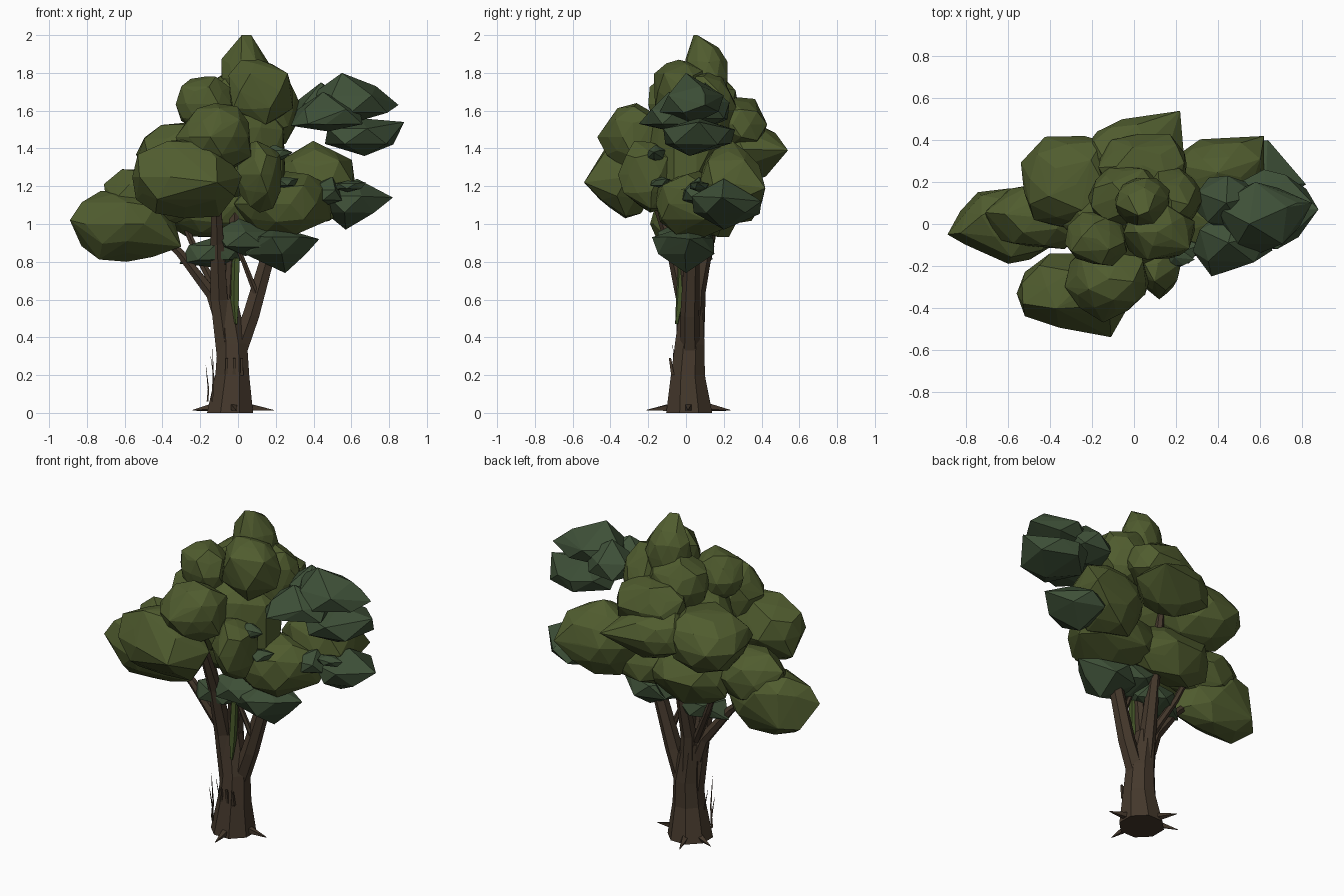
import bpy
import bmesh
import math
import random
from mathutils import Vector, Matrix

cube = bpy.data.objects.get("Cube")
if cube:
    bpy.data.objects.remove(cube, do_unlink=True)


def make_material(name, rgb):
    mat = bpy.data.materials.new(name)
    mat.use_nodes = True
    color = (*rgb, 1.0)
    mat.diffuse_color = color
    bsdf = next(n for n in mat.node_tree.nodes if n.type == "BSDF_PRINCIPLED")
    bsdf.inputs["Base Color"].default_value = color
    bsdf.inputs["Roughness"].default_value = 0.9
    return mat


olive = make_material("olive leaf", (0.08, 0.107, 0.028))
pine = make_material("dark leaf", (0.048, 0.08, 0.039))
bark = make_material("bark", (0.059, 0.04, 0.025))
moss = make_material("moss stem", (0.06, 0.095, 0.022))


def finish(name, bm, mat):
    bmesh.ops.recalc_face_normals(bm, faces=bm.faces)
    mesh = bpy.data.meshes.new(name)
    bm.to_mesh(mesh)
    bm.free()
    mesh.materials.append(mat)
    obj = bpy.data.objects.new(name, mesh)
    bpy.context.collection.objects.link(obj)
    return obj


def clump(name, center, half, peaks, mat, detail, jitter, seed):
    """Faceted hull of a jittered ball fitted to a box, plus pointed peaks."""
    rng = random.Random(seed)
    ball = bmesh.new()
    bmesh.ops.create_icosphere(ball, subdivisions=detail, radius=1)
    spin = Matrix.Rotation(rng.uniform(0, math.tau), 3, "Z")
    points = [spin @ v.co * (1 + rng.uniform(-jitter, jitter)) for v in ball.verts]
    ball.free()
    for axis in range(3):
        low = min(p[axis] for p in points)
        high = max(p[axis] for p in points)
        for p in points:
            t = 2 * (p[axis] - low) / (high - low) - 1
            p[axis] = center[axis] + half[axis] * t
    bm = bmesh.new()
    for p in points + [Vector(peak) for peak in peaks]:
        bm.verts.new(p)
    bmesh.ops.convex_hull(bm, input=list(bm.verts))
    loose = [v for v in bm.verts if not v.link_faces]
    bmesh.ops.delete(bm, geom=loose, context="VERTS")
    return finish(name, bm, mat)


def limb(name, path, mat, sides=6):
    """Tapered flat-sided tube through (x, y, z, radius) points."""
    bm = bmesh.new()
    points = [Vector(p[:3]) for p in path]
    rings = []
    for i, p in enumerate(path):
        along = points[min(i + 1, len(path) - 1)] - points[max(i - 1, 0)]
        if points[i].z == 0:
            along = Vector((0, 0, 1))
        turn = Vector((0, 0, 1)).rotation_difference(along.normalized())
        ring = []
        for k in range(sides):
            a = math.tau * (k + 0.5) / sides
            offset = turn @ Vector((math.cos(a), math.sin(a), 0))
            ring.append(bm.verts.new(points[i] + offset * p[3]))
        rings.append(ring)
    for a, b in zip(rings, rings[1:]):
        for k in range(sides):
            n = (k + 1) % sides
            bm.faces.new((a[k], a[n], b[n], b[k]))
    bm.faces.new(rings[0])
    bm.faces.new(rings[-1])
    return finish(name, bm, mat)


# Main trunk and the limbs that fork from it
limb("trunk", [(-0.042, 0.017, 0, 0.132), (-0.03, 0.01, 0.2, 0.097),
               (-0.03, 0.02, 0.36, 0.085), (-0.06, 0.03, 0.6, 0.06)], bark, 8)
limbs = {
    "front_limb": [(-0.06, 0.01, 0.3, 0.06), (-0.1, 0, 0.6, 0.052),
                   (-0.11, -0.07, 0.9, 0.04), (-0.12, -0.2, 1.25, 0.025)],
    "left_limb": [(-0.01, 0.02, 0.3, 0.055), (0.07, 0.02, 0.52, 0.05),
                  (0.15, 0.03, 0.8, 0.042), (0.28, 0.1, 1.15, 0.02)],
    "right_limb": [(-0.09, 0.02, 0.5, 0.045), (-0.14, 0.02, 0.63, 0.035),
                   (-0.31, 0, 0.85, 0.025), (-0.48, 0, 1, 0.015)],
    "back_limb": [(-0.04, 0.04, 0.35, 0.055), (-0.06, 0.06, 0.65, 0.045),
                  (-0.05, 0.12, 0.95, 0.035), (-0.04, 0.2, 1.4, 0.02)],
    "middle_limb": [(-0.05, 0.02, 0.5, 0.035), (-0.03, 0, 0.9, 0.03),
                    (0.03, 0.04, 1.6, 0.02)],
    "left_twig": [(0.1, 0, 0.62, 0.018), (0.03, -0.02, 0.8, 0.014),
                  (-0.04, -0.03, 0.95, 0.01)],
    "right_twig": [(-0.1, 0.04, 0.62, 0.025), (-0.22, 0.1, 0.85, 0.02),
                   (-0.35, 0.15, 1.15, 0.012)],
}
for name, path in limbs.items():
    limb(name, path, bark)
limb("moss_stem", [(-0.01, -0.05, 0.47, 0.008), (-0.015, -0.03, 0.6, 0.024),
                   (-0.01, -0.02, 0.82, 0.022)], moss, 5)

# Long pointed roots around the foot
foot = Vector((-0.035, 0.015, 0.042))
for i, (x, y) in enumerate([(0.19, 0.01), (-0.12, 0.235), (-0.24, 0.1), (-0.01, -0.21)]):
    tip = Vector((x, y, 0.014))
    limb(f"root_{i}", [(*foot.lerp(tip, 0.4), 0.026), (*tip, 0.002)], bark, 4)

# Thin dry blades beside the trunk
for i, (x, top) in enumerate([(-0.135, 0.36), (-0.16, 0.25), (-0.125, 0.3)]):
    y = -0.06 + 0.03 * i
    limb(f"blade_{i}", [(x, y, 0.06, 0.006), (x + 0.005, y, top / 2, 0.005),
                        (x - 0.01 * i, y - 0.01, top, 0.001)], bark, 3)
# Small bark splinters
for i in range(3):
    limb(f"splinter_{i}", [(-0.06 + 0.04 * i, -0.07, 0.2, 0.012),
                           (-0.06 + 0.04 * i, -0.085, 0.29, 0.008)], bark, 4)

# Broad olive crown: centre, half size, pointed peaks
low_olive = {
    "far_right_clump": ((-0.58, 0, 0.99), (0.25, 0.17, 0.19),
                        [(-0.89, -0.05, 1.02), (-0.3, -0.05, 0.88), (-0.6, -0.19, 1)]),
    "right_shoulder_clump": ((-0.47, 0.04, 1.12), (0.24, 0.16, 0.17), []),
    "front_clump": ((-0.27, -0.32, 1.24), (0.29, 0.18, 0.21),
                    [(-0.11, -0.54, 1.22), (-0.1, -0.32, 1.04)]),
    "front_side_clump": ((0.11, -0.2, 1.25), (0.12, 0.16, 0.19), []),
    "back_low_clump": ((-0.13, 0.14, 1.1), (0.26, 0.17, 0.17), []),
    "left_clump": ((0.38, 0.24, 1.22), (0.24, 0.17, 0.22), [(0.62, 0.42, 1.19)]),
    "left_low_clump": ((0.24, 0.06, 1.1), (0.26, 0.22, 0.18), []),
}
high_olive = {
    "front_upper_clump": ((-0.13, -0.28, 1.46), (0.2, 0.19, 0.18), []),
    "upper_right_clump": ((-0.18, -0.07, 1.62), (0.15, 0.13, 0.16), []),
    "upper_left_clump": ((0.12, -0.03, 1.69), (0.17, 0.14, 0.18), []),
    "crown_shoulder_clump": ((0.18, 0.12, 1.6), (0.16, 0.16, 0.2), []),
    "crown_back_clump": ((-0.04, 0.13, 1.62), (0.18, 0.15, 0.19), []),
    "back_clump": ((0, 0.33, 1.38), (0.24, 0.17, 0.16), [(0.22, 0.54, 1.39)]),
    "back_upper_clump": ((0.04, 0.27, 1.52), (0.21, 0.16, 0.15), []),
    "back_right_clump": ((-0.28, 0.2, 1.35), (0.26, 0.22, 0.19),
                         [(-0.4, 0.12, 1.51)]),
    "core_clump": ((-0.05, 0, 1.4), (0.3, 0.22, 0.27), []),
}
for i, (name, (center, half, peaks)) in enumerate({**low_olive, **high_olive}.items()):
    clump(name, center, half, peaks, olive, 2, 0.13, i + 11)

# Leader at the top, drawn up to a blunt tip
clump("top_clump", (0.04, 0.1, 1.77), (0.13, 0.12, 0.18),
      [(0.02, 0.04, 2), (0.07, 0.06, 2), (0.1, 0.14, 1.94)], olive, 2, 0.08, 5)

# Sharp dark sprays on the left and underneath
dark_clumps = {
    "high_spray_top": ((0.59, 0.03, 1.63), (0.2, 0.17, 0.1),
                       [(0.55, 0, 1.8), (0.73, 0.08, 1.73), (0.85, 0.1, 1.63)]),
    "high_spray_tip": ((0.65, 0.06, 1.47), (0.19, 0.18, 0.09),
                       [(0.88, 0.07, 1.54), (0.67, 0.02, 1.36), (0.62, 0.26, 1.5)]),
    "high_spray_front": ((0.48, -0.08, 1.57), (0.18, 0.14, 0.08),
                         [(0.37, -0.25, 1.53), (0.28, -0.13, 1.52), (0.45, -0.09, 1.7)]),
    "high_spray_inner": ((0.44, 0.1, 1.6), (0.15, 0.13, 0.1), [(0.44, 0.1, 1.75)]),
    "middle_spray_tip": ((0.6, 0.21, 1.1), (0.14, 0.18, 0.1),
                         [(0.82, 0.19, 1.14), (0.57, 0.2, 0.97), (0.63, 0.2, 1.24),
                          (0.64, 0.4, 1.12)]),
    "middle_spray_inner": ((0.44, 0.06, 1.15), (0.11, 0.08, 0.06), [(0.5, 0.07, 1.25)]),
    "low_spray_left": ((0.2, 0, 0.89), (0.16, 0.15, 0.1),
                       [(0.43, 0.02, 0.92), (0.25, 0, 0.74), (0.18, -0.18, 0.93)]),
    "low_spray_middle": ((0.04, 0, 0.92), (0.16, 0.15, 0.09), [(0, 0, 1.03)]),
    "low_spray_right": ((-0.12, 0.02, 0.85), (0.14, 0.12, 0.08), [(-0.31, 0.02, 0.79)]),
}
small_sprays = {
    "small_front_spray": ((0.19, -0.16, 1.37), (0.06, 0.05, 0.05), [(0.29, -0.17, 1.38)]),
    "small_side_spray": ((0.24, -0.13, 1.22), (0.06, 0.06, 0.03), [(0.32, -0.1, 1.24)]),
    "small_left_spray": ((0.58, 0.07, 1.2), (0.07, 0.05, 0.03), [(0.68, 0.06, 1.22)]),
}
for i, (name, (center, half, peaks)) in enumerate({**dark_clumps, **small_sprays}.items()):
    clump(name, center, half, peaks, pine, 1, 0.1, i + 40)
